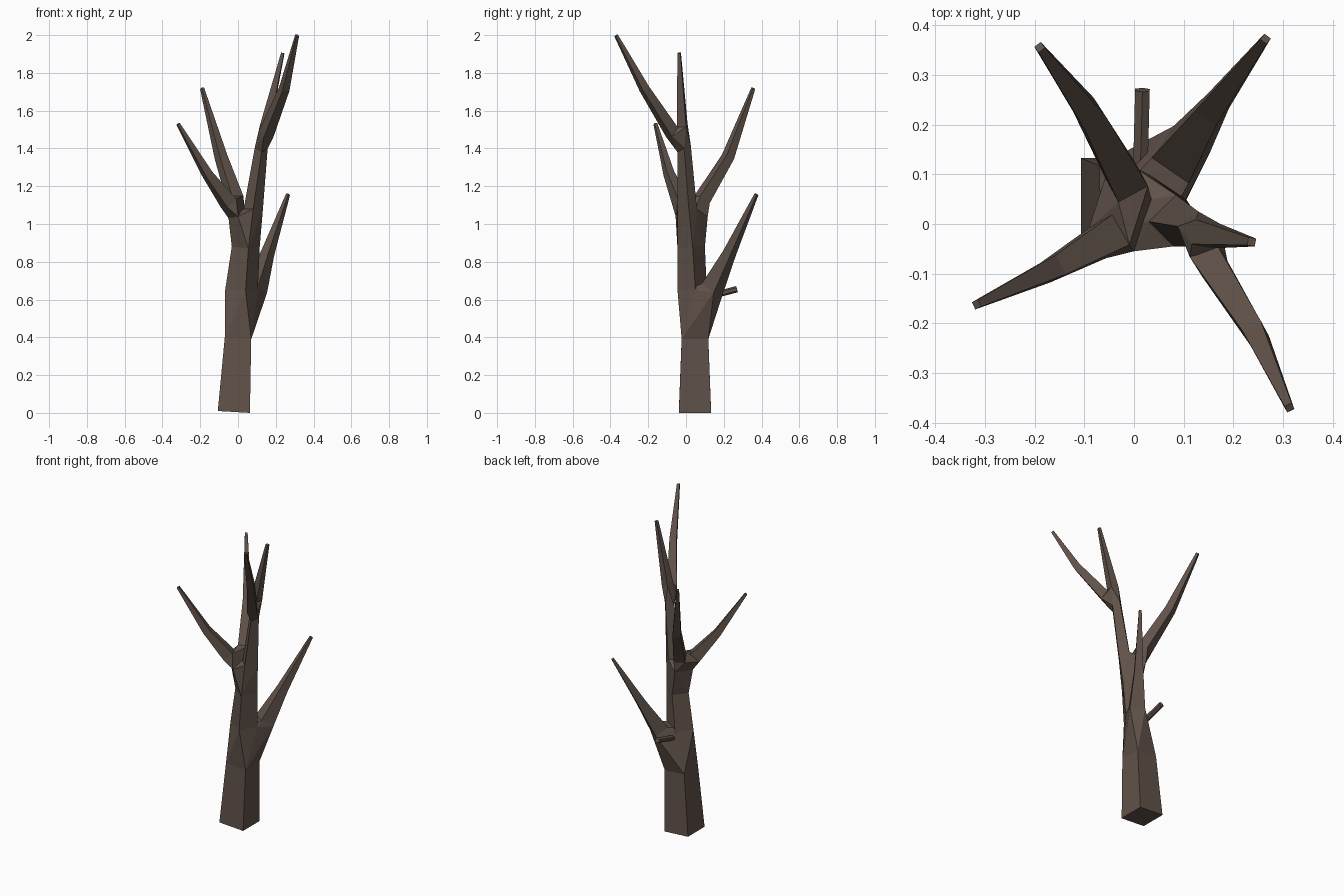
import bpy, bmesh, math
from mathutils import Vector

if "Cube" in bpy.data.objects:
    bpy.data.objects.remove(bpy.data.objects["Cube"])

bark = bpy.data.materials.new("dark_bark")
bark.diffuse_color = (0.118, 0.085, 0.068, 1)
bark.use_nodes = True
bark.node_tree.nodes["Principled BSDF"].inputs["Base Color"].default_value = bark.diffuse_color

bm = bmesh.new()


def corners(*pts):
    """Ring from four explicit corners."""
    return [bm.verts.new(p) for p in pts]


def ring(c, half, axis):
    """Square ring facing along a branch axis."""
    n = Vector(axis).normalized()
    u = n.cross(Vector((0, 0, 1))).normalized()
    v = u.cross(n)
    return [bm.verts.new(Vector(c) + (u * a + v * b) * half)
            for a, b in ((1, 1), (-1, 1), (-1, -1), (1, -1))]


def tube(*rings):
    for a, b in zip(rings, rings[1:]):
        for i in range(4):
            j = (i + 1) % 4
            bm.faces.new((a[i], a[j], b[j], b[i]))


def joint(*rings):
    """Convex hull between neighbouring rings, open where the limbs attach."""
    verts = [v for r in rings for v in r]
    res = bmesh.ops.convex_hull(bm, input=verts)
    inner = {g for g in res["geom_interior"] if isinstance(g, bmesh.types.BMVert)}
    hull = {g for g in res["geom"] if isinstance(g, bmesh.types.BMFace)}
    drop = [f for f in hull for r in rings
            if not inner.intersection(r) and all(v in r for v in f.verts)]
    bmesh.ops.delete(bm, geom=drop, context='FACES_ONLY')


def branch(*nodes):
    """Tapering branch from (centre, half width) nodes; returns its first ring."""
    p = [Vector(c) for c, h in nodes]
    rings = []
    for i, (c, h) in enumerate(nodes):
        axis = p[min(i + 1, len(p) - 1)] - p[max(i - 1, 0)]
        rings.append(ring(c, h, axis))
    tube(*rings)
    bm.faces.new(rings[-1])
    return rings[0]


# trunk rings
base = corners((-0.107, -0.038, 0.01), (0.063, -0.038, 0), (0.063, 0.133, 0), (-0.107, 0.133, 0.01))
low = corners((-0.07, -0.023, 0.4), (0.07, -0.023, 0.39), (0.07, 0.118, 0.39), (-0.07, 0.118, 0.4))
mid = corners((0.04, -0.045, 0.65), (0.105, 0.05, 0.65), (0.0, 0.11, 0.65), (-0.068, 0.02, 0.65))
fork = corners((0.055, -0.045, 0.87), (0.115, 0.035, 0.88), (0.03, 0.1, 0.88), (-0.033, 0.02, 0.88))
tube(base, low)
tube(mid, fork)
bm.faces.new(base)

# right limb rings and left limb ring
limb_low = corners((0.08, -0.045, 1.08), (0.132, 0.015, 1.08), (0.085, 0.058, 1.08), (0.03, 0.005, 1.08))
limb_top = corners((0.125, -0.045, 1.38), (0.157, -0.01, 1.4), (0.13, 0.025, 1.42), (0.088, -0.005, 1.4))
tube(limb_low, limb_top)
left = corners((0.0, -0.055, 1.04), (0.035, 0.05, 1.08), (0.0, 0.115, 1.04), (-0.05, 0.0, 1.03))

# branches
low_branch = branch(((0.095, 0.14, 0.66), 0.045), ((0.157, 0.23, 0.845), 0.026), ((0.265, 0.373, 1.157), 0.008))
top_branch = branch(((0.15, -0.07, 1.48), 0.03), ((0.245, -0.22, 1.715), 0.021), ((0.313, -0.37, 1.998), 0.008))
leader = branch(((0.145, -0.02, 1.52), 0.025), ((0.237, -0.036, 1.905), 0.008))
back_branch = branch(((-0.015, 0.085, 1.13), 0.034), ((-0.09, 0.222, 1.355), 0.025), ((-0.19, 0.356, 1.718), 0.008))
left_branch = branch(((-0.05, -0.025, 1.11), 0.035), ((-0.163, -0.09, 1.265), 0.022), ((-0.317, -0.162, 1.53), 0.008))

# forks
joint(low, mid, low_branch)
joint(fork, limb_low, left)
joint(left, back_branch, left_branch)
joint(limb_top, leader, top_branch)

bmesh.ops.recalc_face_normals(bm, faces=bm.faces[:])
mesh = bpy.data.meshes.new("tree")
bm.to_mesh(mesh)
bm.free()
mesh.materials.append(bark)
bpy.context.collection.objects.link(bpy.data.objects.new("tree", mesh))

# broken twig stub on the back
a, b = Vector((0.012, 0.08, 0.605)), Vector((0.017, 0.27, 0.655))
bpy.ops.mesh.primitive_cylinder_add(vertices=6, radius=0.017, depth=(b - a).length, location=(a + b) / 2)
stub = bpy.context.object
stub.name = "twig_stub"
stub.rotation_euler = (b - a).to_track_quat('Z', 'Y').to_euler()
stub.data.materials.append(bark)
